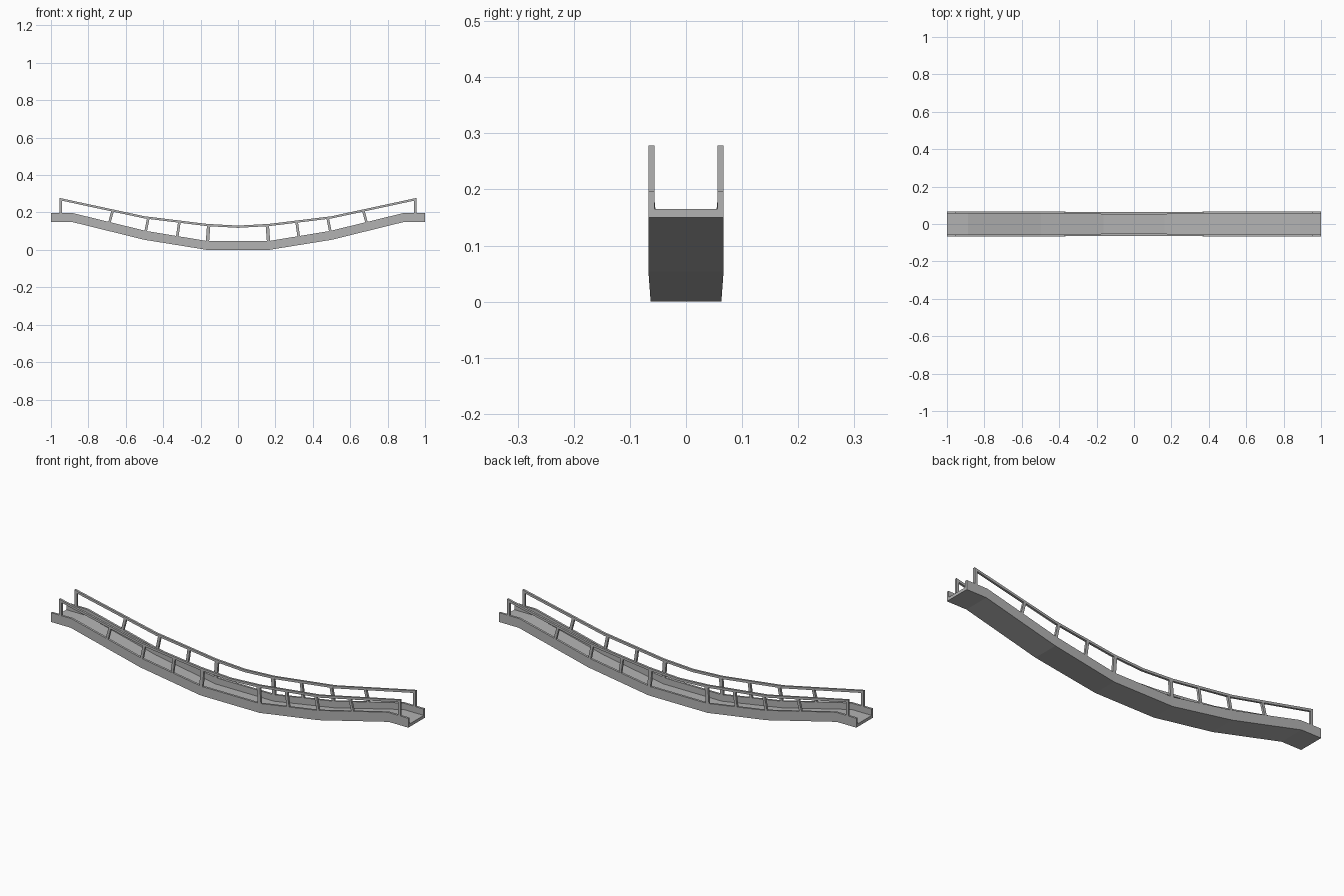
import bpy, bmesh
from mathutils import Vector

cube = bpy.data.objects.get("Cube")
if cube:
    bpy.data.objects.remove(cube, do_unlink=True)

grey = bpy.data.materials.new("plain grey")
grey.use_nodes = True
COLOUR = (0.45, 0.45, 0.45, 1)
grey.diffuse_color = COLOUR
grey.node_tree.nodes["Principled BSDF"].inputs["Base Color"].default_value = COLOUR

WALL = 0.011       # thickness of side walls, rails and posts
HEIGHT = 0.047     # height of side walls
FLOOR = 0.015      # thickness of the walkway
RAIL = 0.012

# Half paths as (x, z), mirrored to the other end
deck_half = [(0.165, 0.0), (0.5, 0.054), (0.89, 0.15), (1.0, 0.15)]
rail_half = [(0.165, 0.127), (0.5, 0.168), (0.955, 0.266)]
deck_path = [(-x, z) for x, z in reversed(deck_half)] + deck_half
rail_path = [(-x, z) for x, z in reversed(rail_half)] + [(0, 0.118)] + rail_half


def half_width(x):
    """Outer half width, slightly pinched in the middle."""
    t = min(max((abs(x) - 0.165) / 0.335, 0), 1)
    return 0.063 + 0.004 * t


def height_on(path, x):
    for (x0, z0), (x1, z1) in zip(path, path[1:]):
        if x0 <= x <= x1:
            return z0 + (z1 - z0) * (x - x0) / (x1 - x0)
    return path[-1][1]


def slope_on(path, x, d=0.02):
    if abs(x) + d > path[-1][0]:
        return 0
    return (height_on(path, x + d) - height_on(path, x - d)) / (2 * d)


def add_object(name, bm):
    bmesh.ops.recalc_face_normals(bm, faces=bm.faces)
    mesh = bpy.data.meshes.new(name)
    bm.to_mesh(mesh)
    bm.free()
    mesh.materials.append(grey)
    obj = bpy.data.objects.new(name, mesh)
    bpy.context.collection.objects.link(obj)
    return obj


def loft(bm, rings):
    """Skin a closed solid through rings of points."""
    loops = [[bm.verts.new(p) for p in ring] for ring in rings]
    n = len(loops[0])
    for a, b in zip(loops, loops[1:]):
        for i in range(n):
            j = (i + 1) % n
            bm.faces.new((a[i], a[j], b[j], b[i]))
    bm.faces.new(loops[0])
    bm.faces.new(loops[-1])


# Trough-shaped deck: floor with a low wall on each side
def deck_ring(x, z):
    w = half_width(x)
    lean = -slope_on(deck_path, x)
    side = [(w, 0), (w, HEIGHT), (w - WALL, HEIGHT), (w - WALL, FLOOR)]
    section = side + [(-y, h) for y, h in reversed(side)]
    return [Vector((x + lean * h, y, z + h)) for y, h in section]


bm = bmesh.new()
loft(bm, [deck_ring(x, z) for x, z in deck_path])
add_object("deck", bm)


# Handrails following the sag
def rail_ring(x, z, s):
    w = half_width(x)
    return [Vector((x, s * y, z + h)) for y, h in
            ((w, 0), (w, RAIL), (w - WALL, RAIL), (w - WALL, 0))]


# Posts from wall top to handrail, leaning square to the deck
def post_rings(x, s, r):
    w = half_width(x)
    z0 = height_on(deck_path, x) + HEIGHT - 0.008
    lean = -slope_on(deck_path, x)
    x0 = x + lean * HEIGHT
    x1 = x0 + lean * 0.075
    z1 = height_on(rail_path, min(max(x1, -0.95), 0.95)) + 0.006
    return [[Vector((px + dx, s * y, z)) for dx, y in
             ((-r, w), (r, w), (r, w - WALL), (-r, w - WALL))]
            for px, z in ((x0, z0), (x1, z1))]


for side_name, s in (("left", 1), ("right", -1)):
    y_name = "back" if s > 0 else "front"
    bm = bmesh.new()
    loft(bm, [rail_ring(x, z, s) for x, z in rail_path])
    add_object(y_name + "_handrail", bm)

    bm = bmesh.new()
    for x, r in ((0.168, 0.009), (0.333, 0.007), (0.505, 0.007),
                 (0.7, 0.007), (0.948, 0.007)):
        for end in (1, -1):
            loft(bm, post_rings(x * end, s, r))
    add_object(y_name + "_posts", bm)
